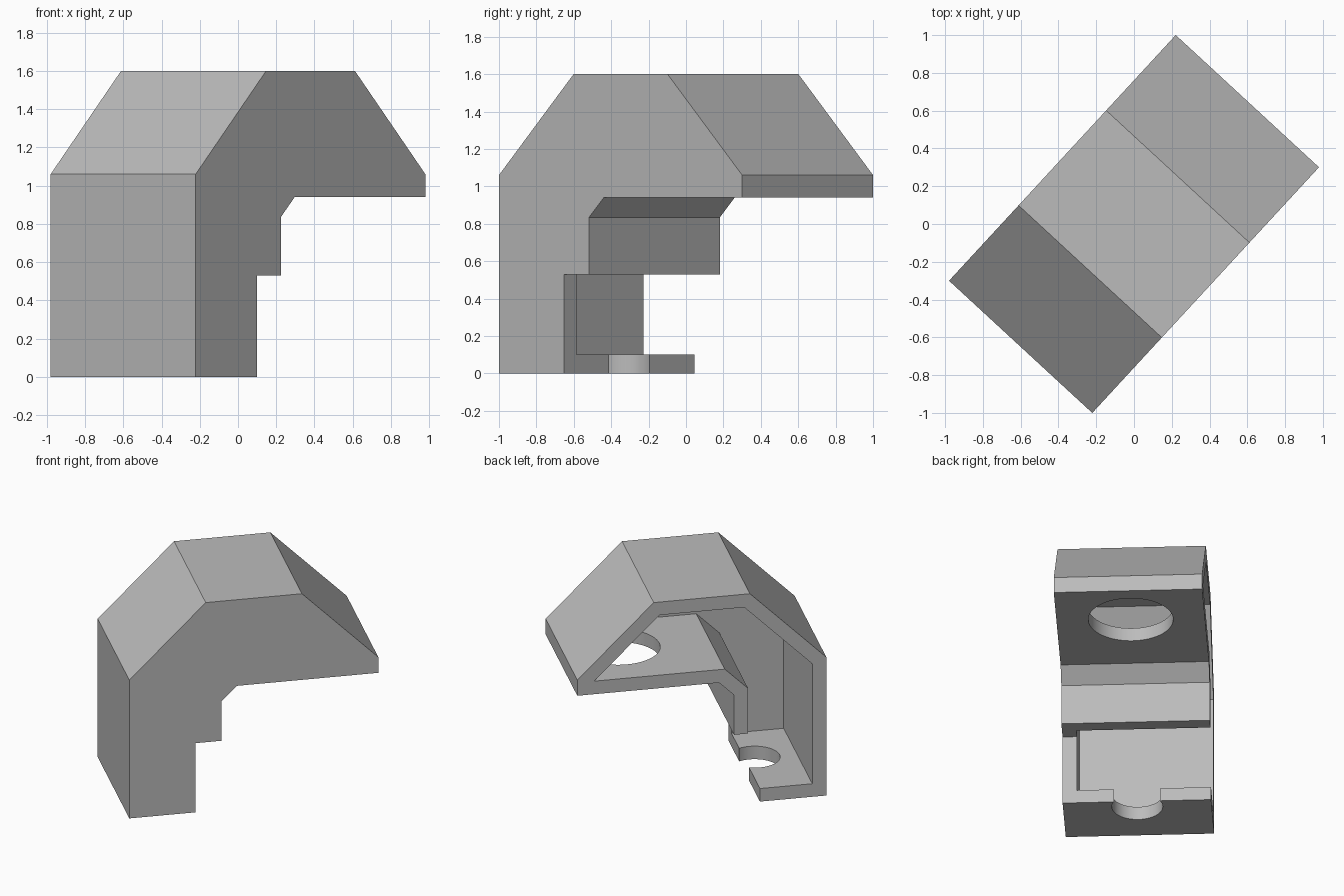
import bpy, bmesh, math

cube = bpy.data.objects.get("Cube")
if cube:
    bpy.data.objects.remove(cube, do_unlink=True)

WALL = 0.1            # shell thickness
HALF = 0.516          # half the width
TURN = math.radians(47.3)

grey = bpy.data.materials.new("light_grey")
grey.use_nodes = True
colour = (0.5, 0.5, 0.5, 1)
grey.diffuse_color = colour
grey.node_tree.nodes["Principled BSDF"].inputs["Base Color"].default_value = colour


def prism(name, profile, y0, y1):
    """Side profile (x, z) extruded across the width."""
    bm = bmesh.new()
    face = bm.faces.new([bm.verts.new((x, y0, z)) for x, z in profile])
    side = bmesh.ops.extrude_face_region(bm, geom=[face])["geom"]
    moved = [v for v in side if isinstance(v, bmesh.types.BMVert)]
    bmesh.ops.translate(bm, verts=moved, vec=(0, y1 - y0, 0))
    return finish(name, bm)


def disc(name, x, radius, z0, z1):
    """Upright cylinder for a round hole."""
    bm = bmesh.new()
    bmesh.ops.create_cone(bm, cap_ends=True, segments=64, radius1=radius,
                          radius2=radius, depth=z1 - z0)
    bmesh.ops.translate(bm, verts=bm.verts, vec=(x, 0, (z0 + z1) / 2))
    return finish(name, bm)


def finish(name, bm):
    bmesh.ops.recalc_face_normals(bm, faces=bm.faces)
    mesh = bpy.data.meshes.new(name)
    bm.to_mesh(mesh)
    bm.free()
    mesh.materials.append(grey)
    obj = bpy.data.objects.new(name, mesh)
    bpy.context.collection.objects.link(obj)
    return obj


# Outer shape: back wall, sloped hood, shelf and stepped throat
housing = prism("hood_housing", [
    (-0.885, 0), (-0.885, 1.06), (-0.342, 1.6), (0.342, 1.6), (0.885, 1.06),
    (0.885, 0.94), (-0.122, 0.94), (-0.229, 0.835), (-0.229, 0.53),
    (-0.413, 0.53), (-0.413, 0)], -HALF, HALF)

# Hollow inside, open on one side and at the throat
cavity = prism("cavity_cutter", [
    (-0.785, WALL), (-0.785, 1.019), (-0.301, 1.5), (0.301, 1.5),
    (0.765, 1.04), (-0.163, 1.04), (-0.329, 0.876), (-0.329, WALL)],
    -HALF + WALL, HALF + WALL)

# Round hole in the shelf and open round notch in the floor
shelf_hole = disc("shelf_hole_cutter", 0.485, 0.295, 0.85, 1.045)
floor_notch = disc("floor_notch_cutter", -0.488, 0.177, -0.1, 0.2)

bpy.ops.object.select_all(action="DESELECT")
bpy.context.view_layer.objects.active = housing
housing.select_set(True)
for cutter in (cavity, shelf_hole, floor_notch):
    cutter.hide_render = True
    cut = housing.modifiers.new(cutter.name, "BOOLEAN")
    cut.operation = "DIFFERENCE"
    cut.solver = "EXACT"
    cut.object = cutter
    bpy.ops.object.modifier_apply(modifier=cut.name)
    bpy.data.objects.remove(cutter, do_unlink=True)

housing.rotation_euler.z = TURN
bpy.ops.object.shade_smooth_by_angle(angle=math.radians(30))
